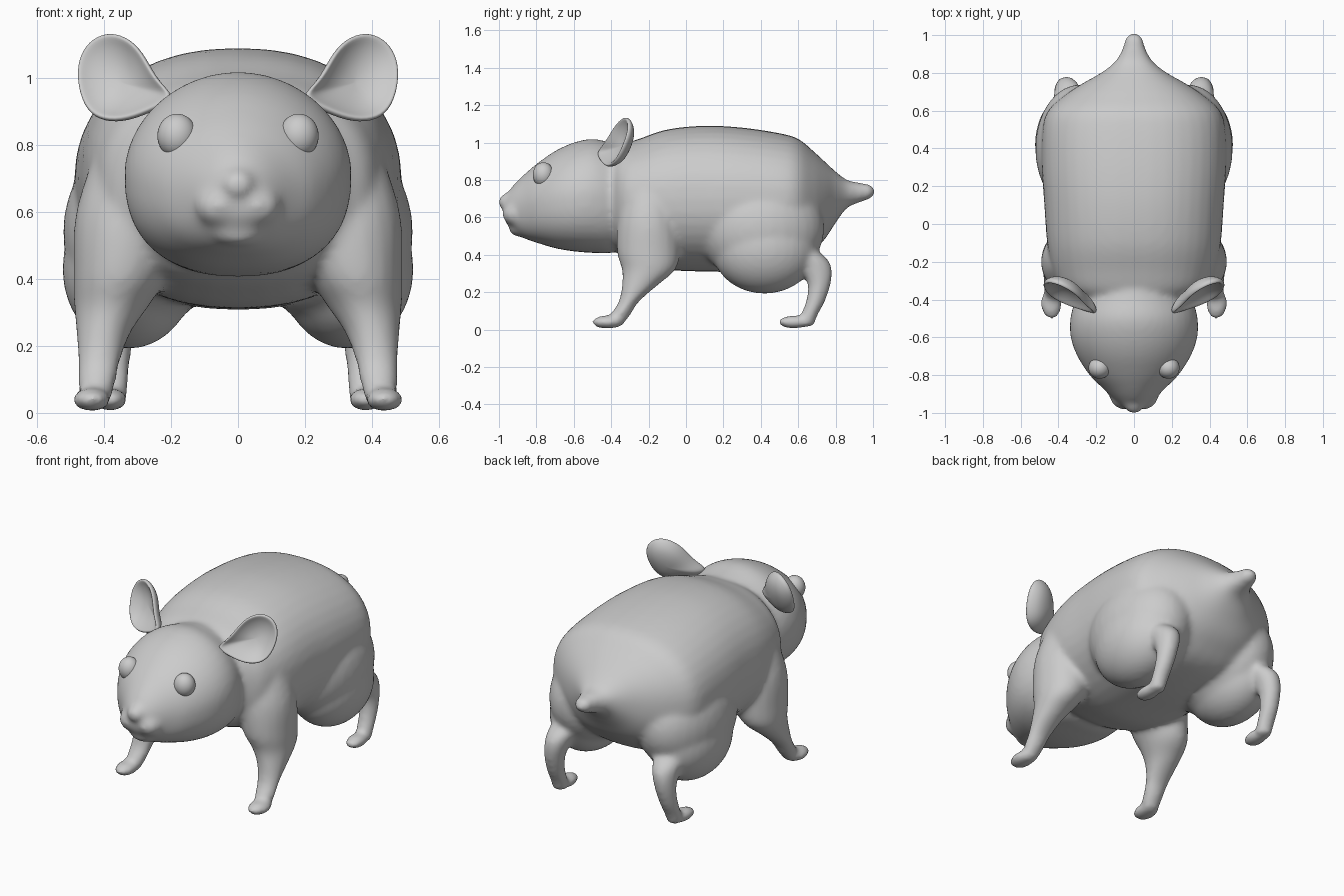
import bpy, bmesh, math
from mathutils import Vector, Matrix

if "Cube" in bpy.data.objects:
    bpy.data.objects.remove(bpy.data.objects["Cube"])


def smooth_rows(rows, steps=5):
    """Catmull-Rom interpolation of section tables."""
    out = []
    for i in range(len(rows) - 1):
        a, b, c, d = rows[max(i - 1, 0)], rows[i], rows[i + 1], rows[min(i + 2, len(rows) - 1)]
        for s in range(steps):
            t = s / steps
            out.append([0.5 * (2 * q + (r - p) * t + (2 * p - 5 * q + 4 * r - u) * t * t
                               + (3 * q - p - 3 * r + u) * t ** 3)
                        for p, q, r, u in zip(a, b, c, d)])
    return out + [list(rows[-1])]


def skin(bm, rings):
    """Bridge closed rings and cap both ends."""
    loops = [[bm.verts.new(p) for p in ring] for ring in rings]
    n = len(loops[0])
    faces = []
    for a, b in zip(loops, loops[1:]):
        for i in range(n):
            j = (i + 1) % n
            faces.append(bm.faces.new((a[i], a[j], b[j], b[i])))
    faces += [bm.faces.new(loops[0]), bm.faces.new(loops[-1])]
    bmesh.ops.recalc_face_normals(bm, faces=faces)


def power(v, n):
    return math.copysign(abs(v) ** (2 / n), v)


def trunk(bm, rows, n_top, n_low, seg=40):
    """Loft along y; rows are y, half width, bottom z, top z."""
    rings = []
    for y, w, lo, hi in smooth_rows(rows):
        ring = []
        for i in range(seg):
            a = math.tau * i / seg
            n = n_top if math.sin(a) >= 0 else n_low
            ring.append((w * power(math.cos(a), n), y,
                         (lo + hi) / 2 + (hi - lo) / 2 * power(math.sin(a), n)))
        rings.append(ring)
    skin(bm, rings)


def limb(bm, rows, side, seg=20):
    """Loft upwards; rows are z, centre x, centre y, radius x, radius y."""
    skin(bm, [[(side * (x + rx * math.cos(math.tau * i / seg)),
                y + ry * math.sin(math.tau * i / seg), z) for i in range(seg)]
              for z, x, y, rx, ry in smooth_rows(rows)])


def ball(bm, centre, radii):
    m = Matrix.Translation(centre) @ Matrix.Diagonal((*radii, 1))
    bmesh.ops.create_uvsphere(bm, u_segments=32, v_segments=20, radius=1, matrix=m)


def finish(bm, name):
    mesh = bpy.data.meshes.new(name)
    bm.to_mesh(mesh)
    bm.free()
    for p in mesh.polygons:
        p.use_smooth = True
    ob = bpy.data.objects.new(name, mesh)
    bpy.context.collection.objects.link(ob)
    return ob


bm = bmesh.new()

# Body with stubby tail
trunk(bm, [(-.42, .25, .46, .94), (-.35, .38, .40, .985), (-.25, .43, .36, 1.02),
           (-.1, .46, .32, 1.07), (.1, .475, .31, 1.09), (.3, .488, .31, 1.08),
           (.5, .485, .33, 1.05), (.6, .455, .36, 1.02), (.68, .37, .42, .955),
           (.74, .28, .48, .90), (.8, .175, .57, .845), (.86, .10, .65, .80),
           (.93, .06, .68, .785), (.985, .045, .70, .775), (1.008, .02, .72, .755)], 2.25, 2.25)

# Head
trunk(bm, [(-.975, .03, .60, .70), (-.955, .075, .56, .73), (-.92, .115, .525, .775),
           (-.87, .165, .49, .825), (-.8, .235, .465, .885), (-.7, .30, .435, .955),
           (-.6, .335, .418, 1.0), (-.5, .337, .41, 1.02), (-.4, .31, .41, 1.0),
           (-.3, .26, .45, .98)], 1.95, 2.4)

# Muzzle mound, nose and lower lip
ball(bm, (0, -.86, .655), (.14, .105, .115))
ball(bm, (0, -.945, .682), (.055, .06, .05))
ball(bm, (0, -.89, .535), (.078, .055, .038))

for s in (1, -1):
    # Muzzle lobes
    ball(bm, (s * .055, -.905, .618), (.075, .077, .066))
    # Front leg and paw
    limb(bm, [(.015, .43, -.385, .042, .04), (.08, .422, -.35, .055, .054),
              (.15, .415, -.305, .063, .055), (.24, .402, -.245, .082, .098),
              (.32, .378, -.2, .112, .143), (.42, .35, -.2, .142, .17),
              (.6, .325, -.2, .16, .165), (.8, .3, -.19, .12, .12)], s)
    ball(bm, (s * .437, -.42, .04), (.058, .085, .036))
    # Haunch with soft hip, hind leg and paw
    ball(bm, (s * .325, .42, .43), (.2, .28, .238))
    ball(bm, (s * .285, .4, .54), (.238, .34, .29))
    limb(bm, [(.015, .378, .64, .042, .042), (.08, .375, .66, .048, .046),
              (.15, .372, .692, .05, .052), (.24, .365, .712, .056, .062),
              (.32, .355, .695, .068, .087), (.38, .345, .66, .08, .095),
              (.44, .33, .61, .08, .07)], s)
    ball(bm, (s * .382, .575, .04), (.052, .085, .035))

body = finish(bm, "body")
rem = body.modifiers.new("fuse", 'REMESH')
rem.mode = 'VOXEL'
rem.voxel_size = .014
rem.use_smooth_shade = True
sm = body.modifiers.new("soften", 'SMOOTH')
sm.factor = .5
sm.iterations = 13

# Eyes
bm = bmesh.new()
for s in (1, -1):
    ball(bm, (s * .182, -.762, .828), (.059, .057, .066))
finish(bm, "eyes")

# Ears: front outline swept through a cupped profile on a tilted plane
outline = [(.175, .94), (.235, .985), (.28, 1.08), (.33, 1.122), (.385, 1.134),
           (.44, 1.108), (.474, 1.05), (.474, .97), (.447, .895), (.395, .866),
           (.325, .868), (.235, .905)]
profile = [(.02, .058), (.4, .054), (.75, .036), (.95, .008), (1.02, -.012),
           (.95, -.03), (.78, -.006), (.4, .02), (.02, .026)]
cx, cz = .36, .995
normal = Vector((-.45, 1, -.35)).normalized()
for s, name in ((1, "left_ear"), (-1, "right_ear")):
    bm = bmesh.new()
    rings = []
    for t, d in profile:
        ring = []
        for x, z in outline:
            px, pz = cx + (x - cx) * t, cz + (z - cz) * t
            p = Vector((px, -.365 + .45 * (px - .345) + .35 * (pz - 1), pz)) + normal * d
            ring.append((s * p.x, p.y, p.z))
        rings.append(ring)
    skin(bm, rings)
    ear = finish(bm, name)
    sub = ear.modifiers.new("smooth", 'SUBSURF')
    sub.levels = sub.render_levels = 2
